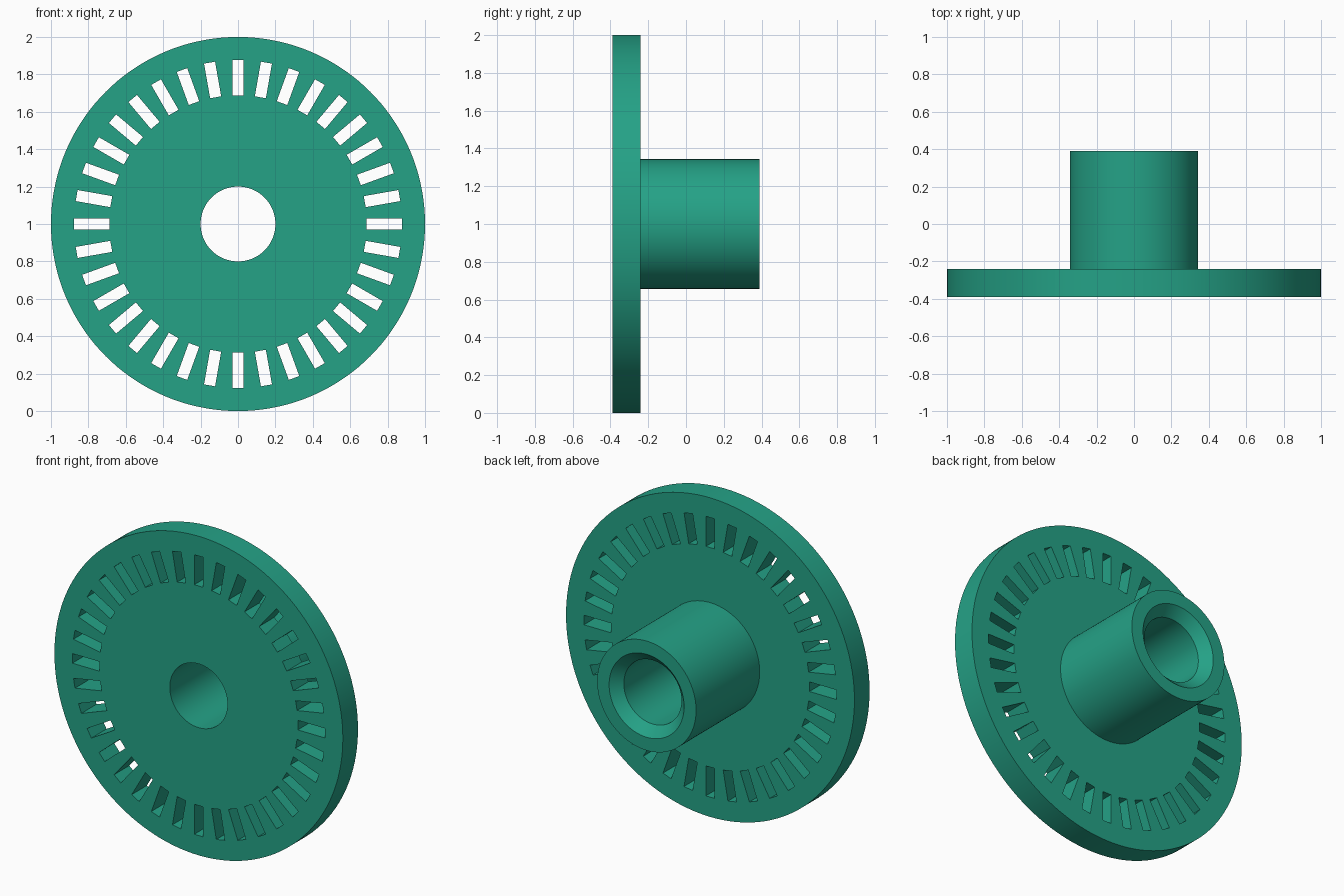
import bpy, bmesh, math
from mathutils import Matrix, Vector

if "Cube" in bpy.data.objects:
    bpy.data.objects.remove(bpy.data.objects["Cube"])

SEGMENTS = 144
SLOTS = 36
CENTRE = Vector((0, 0, 1))

green = bpy.data.materials.new("teal_green")
green.diffuse_color = (0.018, 0.36, 0.24, 1)
green.use_nodes = True
green.node_tree.nodes["Principled BSDF"].inputs["Base Color"].default_value = green.diffuse_color


def make_object(name, bm):
    bmesh.ops.recalc_face_normals(bm, faces=bm.faces)
    mesh = bpy.data.meshes.new(name)
    bm.to_mesh(mesh)
    bm.free()
    mesh.materials.append(green)
    obj = bpy.data.objects.new(name, mesh)
    bpy.context.collection.objects.link(obj)
    return obj


# Flanged hub: closed (radius, y) profile turned about the y axis,
# with a through bore that widens in a chamfer at the back
profile = [(0.20, -0.39), (1.0, -0.39), (1.0, -0.24), (0.343, -0.24),
           (0.343, 0.39), (0.26, 0.39), (0.20, 0.33)]
bm = bmesh.new()
verts = [bm.verts.new((r, y, 1)) for r, y in profile]
edges = [bm.edges.new((verts[i], verts[(i + 1) % len(verts)])) for i in range(len(verts))]
bmesh.ops.spin(bm, geom=verts + edges, cent=CENTRE, axis=(0, 1, 0),
               angle=math.tau, steps=SEGMENTS, use_merge=True)
bmesh.ops.remove_doubles(bm, verts=bm.verts, dist=1e-5)
hub = make_object("slotted_flange_hub", bm)

# Ring of radial slot cutters through the flange
bm = bmesh.new()
for i in range(SLOTS):
    matrix = (Matrix.Translation(CENTRE)
              @ Matrix.Rotation(math.tau * i / SLOTS, 4, 'Y')
              @ Matrix.Translation((0, -0.315, 0.782))
              @ Matrix.Diagonal((0.06, 0.3, 0.188, 1)))
    bmesh.ops.create_cube(bm, size=1, matrix=matrix)
cutter = make_object("slot_cutter", bm)
cutter.hide_render = True

# Cut the slots, then remove the helper
cut = hub.modifiers.new("slots", 'BOOLEAN')
cut.operation = 'DIFFERENCE'
cut.solver = 'EXACT'
cut.object = cutter
bpy.context.view_layer.objects.active = hub
hub.select_set(True)
bpy.ops.object.modifier_apply(modifier=cut.name)
bpy.data.objects.remove(cutter)

# Smooth round walls, crisp edges
bpy.ops.object.shade_smooth_by_angle(angle=math.radians(30))
